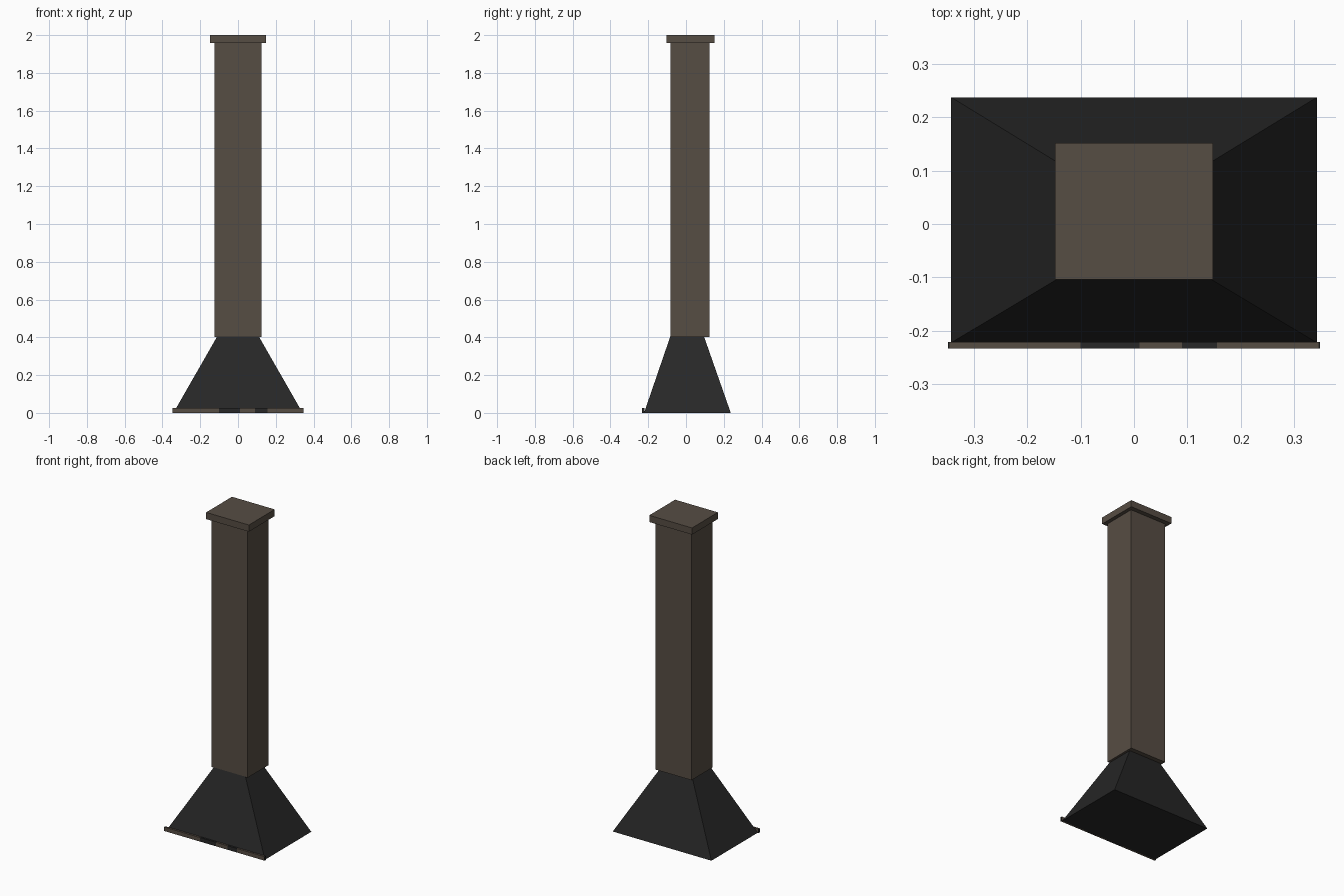
import bpy

if "Cube" in bpy.data.objects:
    bpy.data.objects.remove(bpy.data.objects["Cube"])


def material(name, rgb):
    m = bpy.data.materials.new(name)
    m.diffuse_color = (*rgb, 1)
    m.use_nodes = True
    m.node_tree.nodes["Principled BSDF"].inputs["Base Color"].default_value = m.diffuse_color
    return m


brown = material("bronze brown", (0.094, 0.074, 0.057))
black = material("matt black", (0.020, 0.020, 0.020))


def frustum(name, low, high, z0, z1, mat):
    """Closed block between two rectangles (x0, x1, y0, y1)."""
    verts = []
    for (x0, x1, y0, y1), z in ((low, z0), (high, z1)):
        verts += [(x0, y0, z), (x1, y0, z), (x1, y1, z), (x0, y1, z)]
    faces = [(3, 2, 1, 0), (4, 5, 6, 7)]
    faces += [(i, (i + 1) % 4, (i + 1) % 4 + 4, i + 4) for i in range(4)]
    mesh = bpy.data.meshes.new(name)
    mesh.from_pydata(verts, [], faces)
    mesh.materials.append(mat)
    obj = bpy.data.objects.new(name, mesh)
    bpy.context.collection.objects.link(obj)
    return obj


def box(name, rect, z0, z1, mat):
    return frustum(name, rect, rect, z0, z1, mat)


# Flared hood with closed underside
frustum("hood", (-0.342, 0.342, -0.222, 0.237),
        (-0.11, 0.11, -0.083, 0.095), 0, 0.405, black)

# Flue shaft and ceiling collar
box("flue_shaft", (-0.125, 0.125, -0.083, 0.124), 0.403, 1.96, brown)
box("ceiling_collar", (-0.148, 0.148, -0.104, 0.152), 1.958, 2.0, brown)

# Front trim rail, alternating brown and black sections, with black ends
cuts = [-0.348, -0.345, -0.10, 0.01, 0.09, 0.155, 0.345, 0.348]
for i, (a, b) in enumerate(zip(cuts, cuts[1:])):
    box(f"trim_rail_{i + 1}", (a, b, -0.233, -0.221), 0, 0.025,
        brown if i % 2 else black)
